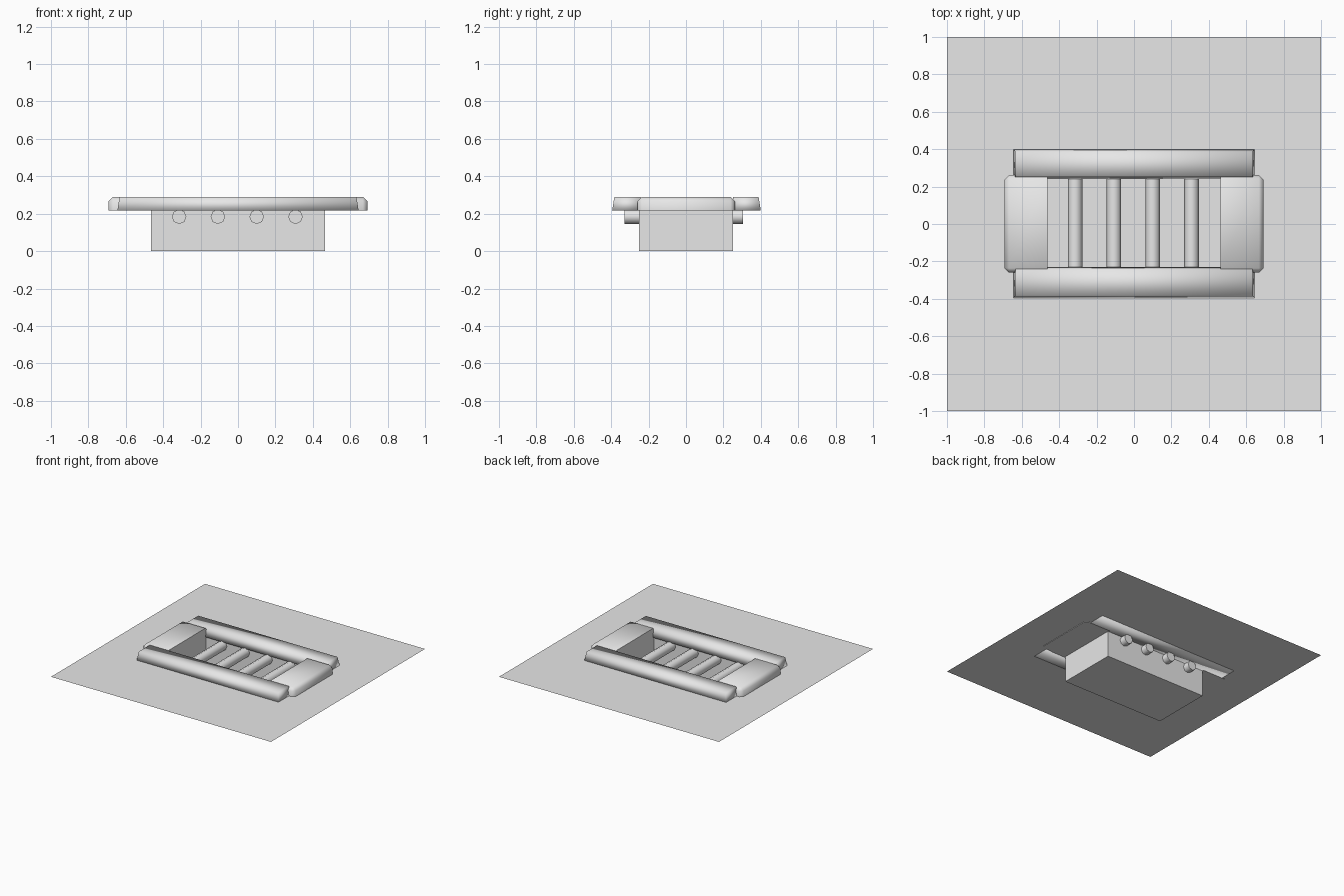
import bpy, bmesh, math
from mathutils import Matrix

cube = bpy.data.objects.get("Cube")
if cube:
    bpy.data.objects.remove(cube, do_unlink=True)

GROUND, TOP = 0.22, 0.29
PIT_X, PIT_Y = 0.465, 0.25

grey = bpy.data.materials.new("light_grey")
grey.use_nodes = True
grey.diffuse_color = (0.8, 0.8, 0.8, 1)
grey.node_tree.nodes["Principled BSDF"].inputs["Base Color"].default_value = (0.8, 0.8, 0.8, 1)


def finish(name, bm, angle=None):
    """Turn the bmesh into an object, smoothing edges below the angle."""
    mesh = bpy.data.meshes.new(name)
    bm.to_mesh(mesh)
    bm.free()
    mesh.materials.append(grey)
    obj = bpy.data.objects.new(name, mesh)
    bpy.context.collection.objects.link(obj)
    if angle:
        bpy.ops.object.select_all(action='DESELECT')
        obj.select_set(True)
        bpy.context.view_layer.objects.active = obj
        bpy.ops.object.shade_smooth_by_angle(angle=math.radians(angle))
    return obj


def box(x0, x1, y0, y1, z0, z1):
    bm = bmesh.new()
    size = Matrix.Diagonal((x1 - x0, y1 - y0, z1 - z0, 1))
    place = Matrix.Translation(((x0 + x1) / 2, (y0 + y1) / 2, (z0 + z1) / 2))
    bmesh.ops.create_cube(bm, size=1, matrix=place @ size)
    return bm


def taper(bm, inset):
    """Pull the top corners inward."""
    cx = sum(v.co.x for v in bm.verts) / len(bm.verts)
    cy = sum(v.co.y for v in bm.verts) / len(bm.verts)
    for v in bm.verts:
        if v.co.z > GROUND:
            v.co.x -= math.copysign(inset, v.co.x - cx)
            v.co.y -= math.copysign(inset, v.co.y - cy)


# Flat ground sheet with a rectangular opening
bm = bmesh.new()
outer = [(-1, -1), (1, -1), (1, 1), (-1, 1)]
big = [bm.verts.new((x, y, GROUND)) for x, y in outer]
small = [bm.verts.new((x * PIT_X, y * PIT_Y, GROUND)) for x, y in outer]
for i in range(4):
    j = (i + 1) % 4
    bm.faces.new((big[i], big[j], small[j], small[i]))
finish("ground_sheet", bm)

# Open pit below the opening
bm = box(-PIT_X, PIT_X, -PIT_Y, PIT_Y, 0, GROUND)
lid = [f for f in bm.faces if f.normal.z > 0.9]
bmesh.ops.delete(bm, geom=lid, context='FACES_ONLY')
finish("pit", bm)

# Long kerbs at front and back
for name, y0, y1 in (("front_kerb", -0.395, -0.23), ("back_kerb", 0.24, 0.4)):
    bm = box(-0.645, 0.645, y0, y1, GROUND - 0.004, TOP)
    taper(bm, 0.012)
    finish(name, bm, 100)

# Broad end kerbs, chamfered on the outside
for name, side in (("left_kerb", 1), ("right_kerb", -1)):
    x0, x1 = sorted((side * 0.463, side * 0.692))
    bm = box(x0, x1, -0.26, 0.262, GROUND - 0.004, TOP)
    edges = []
    for e in bm.edges:
        mid = (e.verts[0].co + e.verts[1].co) / 2
        outside = side * mid.x > 0.6
        on_top = mid.z > TOP - 0.01
        on_end = abs(mid.y) > 0.2
        if (outside and (on_top or on_end)) or (on_top and on_end):
            edges.append(e)
    bmesh.ops.bevel(bm, geom=edges, offset=0.024, segments=1, affect='EDGES')
    finish(name, bm, 60)

# Round bars crossing the pit
for i in range(4):
    bm = bmesh.new()
    place = Matrix.Translation((-0.315 + i * 0.2075, -0.012, 0.184))
    turn = Matrix.Rotation(math.pi / 2, 4, 'X')
    bmesh.ops.create_cone(bm, cap_ends=True, segments=8, radius1=0.039,
                          radius2=0.039, depth=0.635, matrix=place @ turn)
    finish(f"bar_{i + 1}", bm, 60)
